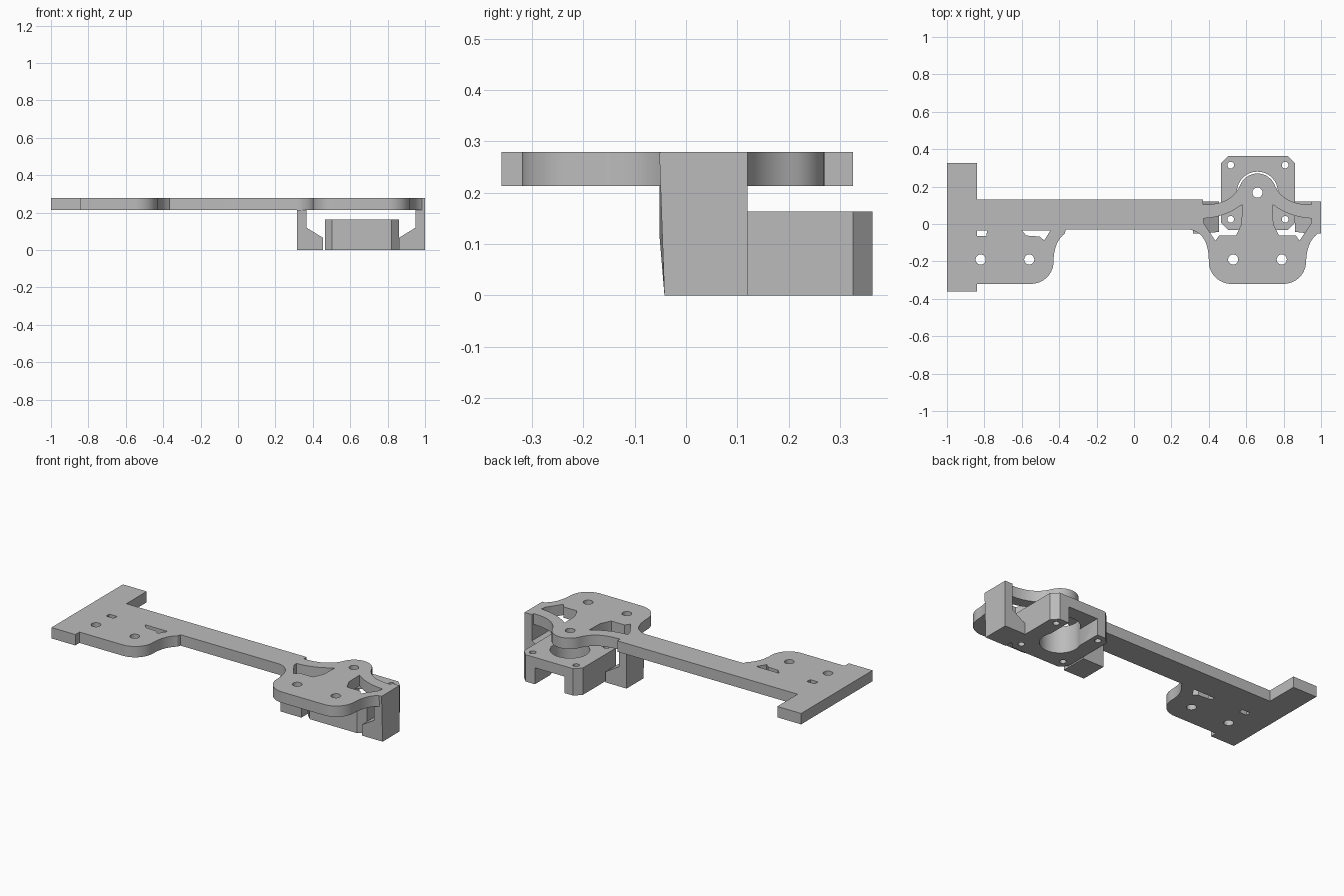
import bpy, bmesh
from math import sin, cos, radians
from mathutils import Vector

cube = bpy.data.objects.get("Cube")
if cube:
    bpy.data.objects.remove(cube, do_unlink=True)

grey = bpy.data.materials.new("plain grey")
grey.use_nodes = True
colour = (0.5, 0.5, 0.5, 1)
grey.diffuse_color = colour
grey.node_tree.nodes["Principled BSDF"].inputs["Base Color"].default_value = colour

MID = 0.66                      # centre line of the mount
PLATE_Z, TOP_Z, BASE_Z = 0.213, 0.279, 0.163


def arc(cx, cy, r, a, b, n=16):
    angles = [radians(a + (b - a) * i / n) for i in range(n + 1)]
    return [(cx + r * cos(t), cy + r * sin(t)) for t in angles]


def bend(a, c, b, n=12):
    a, b, c = Vector(a), Vector(b), Vector(c)
    ts = [i / n for i in range(n + 1)]
    return [tuple(a * (1 - t) ** 2 + c * 2 * t * (1 - t) + b * t * t) for t in ts]


def flip(points):
    return [(2 * MID - x, y) for x, y in reversed(points)]


def extrude(name, points, lo, hi, axis="z"):
    """Solid from a closed profile, extruded along z or y."""
    bm = bmesh.new()
    place = (lambda x, v: (x, v, lo)) if axis == "z" else (lambda x, v: (x, lo, v))
    face = bm.faces.new([bm.verts.new(place(*p)) for p in points])
    out = bmesh.ops.extrude_face_region(bm, geom=[face])
    step = (0, 0, hi - lo) if axis == "z" else (0, hi - lo, 0)
    bmesh.ops.translate(bm, vec=step, verts=[g for g in out["geom"] if isinstance(g, bmesh.types.BMVert)])
    bmesh.ops.recalc_face_normals(bm, faces=bm.faces)
    mesh = bpy.data.meshes.new(name)
    bm.to_mesh(mesh)
    bm.free()
    mesh.materials.append(grey)
    obj = bpy.data.objects.new(name, mesh)
    bpy.context.collection.objects.link(obj)
    return obj


def circle(x, y, r):
    return arc(x, y, r, 0, 360, 32)[:-1]


def cut(obj, profiles, lo=-0.1, hi=0.4):
    """Cut each profile out of the part."""
    for i, p in enumerate(profiles):
        cutter = extrude(f"{obj.name}_cutter_{i}", p, lo, hi)
        cutter.hide_render = True
        cutter.hide_viewport = True
        mod = obj.modifiers.new("cut", "BOOLEAN")
        mod.operation, mod.solver, mod.object = "DIFFERENCE", "EXACT", cutter


def finish(obj):
    """Apply the cuts, drop the cutters and smooth the round walls."""
    bpy.context.view_layer.update()
    cutters = [m.object for m in obj.modifiers]
    graph = bpy.context.evaluated_depsgraph_get()
    mesh = bpy.data.meshes.new_from_object(obj.evaluated_get(graph))
    obj.modifiers.clear()
    obj.data = mesh
    for c in cutters:
        bpy.data.objects.remove(c, do_unlink=True)
    bpy.ops.object.select_all(action="DESELECT")
    obj.select_set(True)
    bpy.context.view_layer.objects.active = obj
    bpy.ops.object.shade_smooth_by_angle(angle=radians(30))


# Top plate: end bar, arm, rounded tab and rounded head in one outline
shoulder = bend((0.30, -0.03), (0.40, -0.05), (0.40, -0.20)) + arc(0.52, -0.20, 0.12, 180, 270)[1:]
wing = bend((0.95, 0.103), (0.80, 0.103), (0.754, 0.204))
outline = [(-1, -0.36), (-0.84, -0.36), (-0.84, -0.32)]
outline += arc(-0.55, -0.20, 0.12, -90, 0)
outline += bend((-0.43, -0.20), (-0.43, -0.10), (-0.37, -0.05))[1:]
outline += [(-0.365, -0.03)] + shoulder
outline += arc(0.80, -0.20, 0.12, 270, 360)
outline += bend((0.92, -0.20), (0.925, -0.09), (0.985, -0.05))[1:]
outline += [(1, -0.05), (1, 0.12), (0.95, 0.12)] + wing
outline += arc(MID, 0.17, 0.10, 20, 160)[1:-1] + flip(wing)
outline += [(0.37, 0.13), (-0.84, 0.13), (-0.84, 0.325), (-1, 0.325)]
plate = extrude("top_plate", outline, PLATE_Z, TOP_Z)

window = bend((0.37, 0.03), (0.49, 0.035), (0.578, 0.105))
window += [(0.575, 0.0), (0.545, -0.062), (0.455, -0.062), (0.435, -0.09), (0.375, 0.0)]
bolts = [(-0.82, -0.19), (-0.56, -0.19), (0.53, -0.19), (0.79, -0.19), (MID, 0.168)]
slots = [
    [(-0.84, -0.035), (-0.785, -0.035), (-0.79, -0.065), (-0.84, -0.065)],
    [(-0.60, -0.035), (-0.447, -0.035), (-0.48, -0.088), (-0.505, -0.067), (-0.575, -0.062)],
]
cut(plate, [window, flip(window)] + slots + [circle(x, y, 0.027) for x, y in bolts])
finish(plate)

# Square base with chamfered corners, a bore, screw holes and a rear slot
x0, x1, y0, y1, c = 0.465, 0.86, -0.032, 0.363, 0.038
base = extrude("motor_base", [
    (x0 + c, y0), (x1 - c, y0), (x1, y0 + c), (x1, y1 - c),
    (x1 - c, y1), (x0 + c, y1), (x0, y1 - c), (x0, y0 + c)], 0, BASE_Z)
screws = [circle(x, y, 0.018) for x in (0.517, 0.808) for y in (0.025, 0.315)]
cut(base, [circle(MID, 0.17, 0.11)] + screws)
cut(base, [[(0.56, 0.18), (0.76, 0.18), (0.76, 0.5), (0.56, 0.5)]], -0.1, 0.10)
finish(base)

# Side pillars with sloping feet that reach the base
profile = [(1, 0), (1, TOP_Z - 0.001), (0.95, TOP_Z - 0.001), (0.95, 0.12), (0.86, 0.065), (0.86, 0)]
left_profile = [(x, min(z, PLATE_Z)) for x, z in profile]
left_profile = [(2 * MID - 0.005 - x, z) for x, z in left_profile]
for name, points in (("left_pillar", profile), ("right_pillar", left_profile)):
    pillar = extrude(name, points, -0.052, 0.12, "y")
    for v in pillar.data.vertices:
        if v.co.y < 0 and v.co.z < 0.1:
            v.co.y = -0.042
